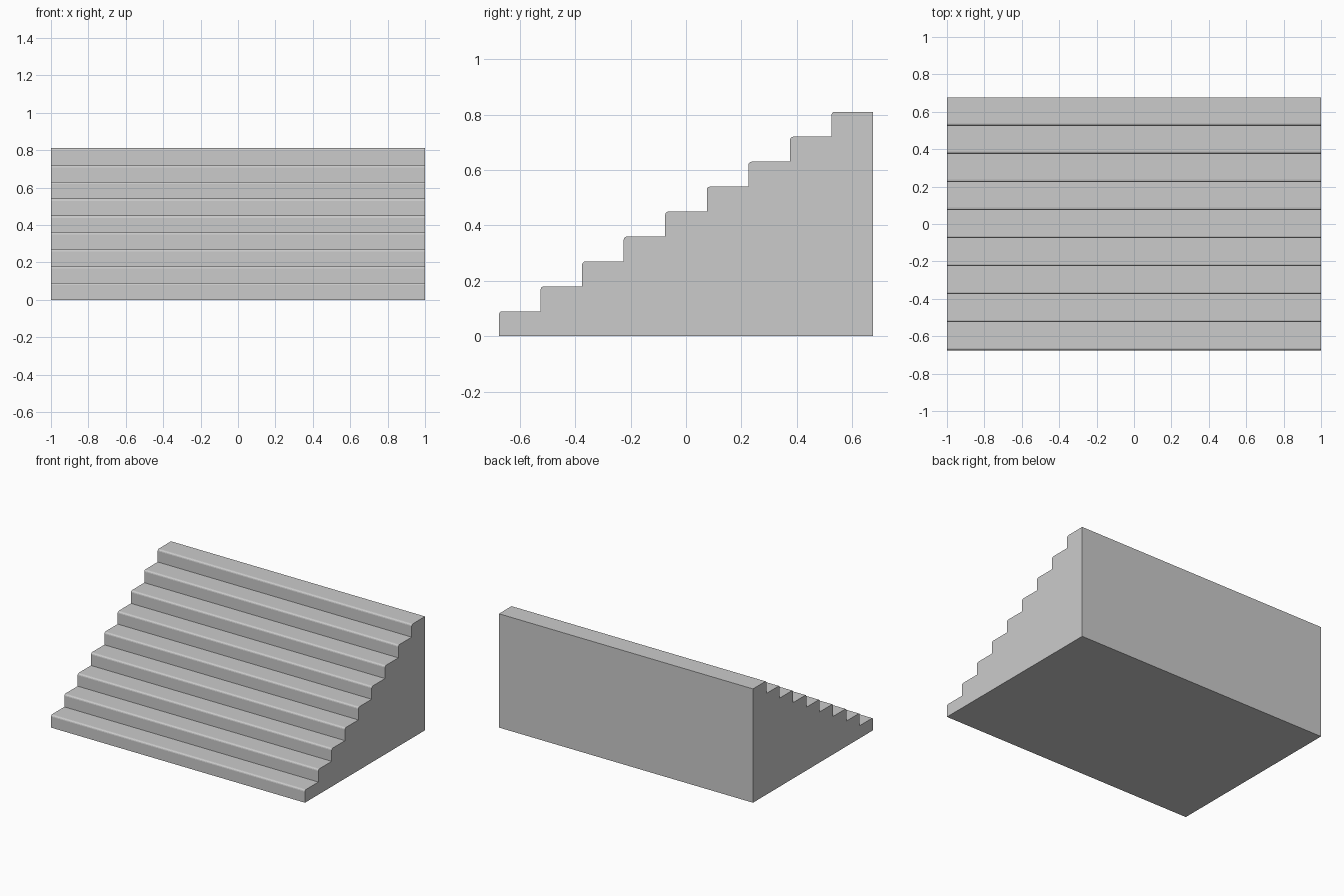
import bpy, bmesh, math

if "Cube" in bpy.data.objects:
    bpy.data.objects.remove(bpy.data.objects["Cube"])

STEPS, RUN, RISE, HALF_W, R, SEG = 9, 0.15, 0.09, 1.0, 0.012, 3
DEPTH = STEPS * RUN

# Side profile (y, z): risers, rounded nosings, treads
profile = [(-DEPTH / 2, 0.0)]
for i in range(STEPS):
    y, z = -DEPTH / 2 + i * RUN, (i + 1) * RISE
    if i:
        profile.append((y, z - RISE))
    for k in range(SEG + 1):
        a = math.pi / 2 * k / SEG
        profile.append((y + R - R * math.cos(a), z - R + R * math.sin(a)))
profile += [(DEPTH / 2, STEPS * RISE), (DEPTH / 2, 0.0)]

# Solid staircase extruded across its width
bm = bmesh.new()
side = bm.faces.new([bm.verts.new((-HALF_W, y, z)) for y, z in profile])
ext = bmesh.ops.extrude_face_region(bm, geom=[side], use_keep_orig=True)
moved = [v for v in ext["geom"] if isinstance(v, bmesh.types.BMVert)]
bmesh.ops.translate(bm, verts=moved, vec=(2 * HALF_W, 0, 0))
bmesh.ops.recalc_face_normals(bm, faces=bm.faces)
mesh = bpy.data.meshes.new("staircase")
bm.to_mesh(mesh)
bm.free()
staircase = bpy.data.objects.new("staircase", mesh)
bpy.context.collection.objects.link(staircase)
